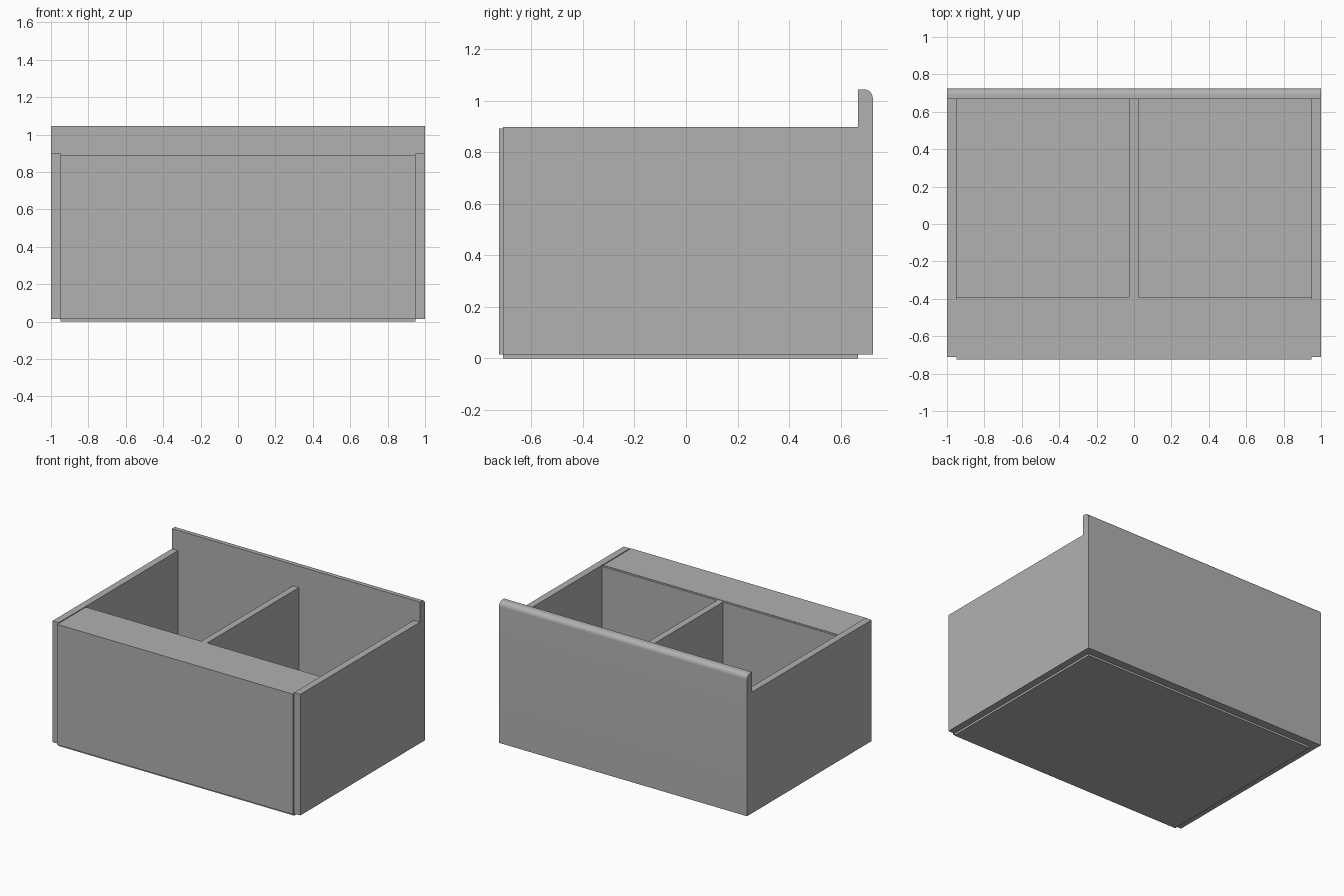
import bpy, bmesh, math

if "Cube" in bpy.data.objects:
    bpy.data.objects.remove(bpy.data.objects["Cube"])

X_IN, X_OUT = 0.95, 1.0        # inner and outer faces of the side walls
FRONT, BACK = -0.725, 0.725
BACK_IN = 0.667                # inner face of the tall back panel
T = 0.015                      # sheet thickness
SIDE_TOP, DECK_TOP = 0.898, 0.892

grey = bpy.data.materials.new("dark_grey")
grey.diffuse_color = (0.44, 0.44, 0.44, 1)
grey.use_nodes = True
grey.node_tree.nodes["Principled BSDF"].inputs["Base Color"].default_value = grey.diffuse_color


def extrude_profile(name, points, x0, x1):
    """Closed (y, z) profile extruded along x."""
    bm = bmesh.new()
    face = bm.faces.new([bm.verts.new((x0, y, z)) for y, z in points])
    ext = bmesh.ops.extrude_face_region(bm, geom=[face])
    moved = [v for v in ext["geom"] if isinstance(v, bmesh.types.BMVert)]
    bmesh.ops.translate(bm, verts=moved, vec=(x1 - x0, 0, 0))
    # Extruding can drop the starting cap, so close it again
    bmesh.ops.holes_fill(bm, edges=[e for e in bm.edges if e.is_boundary], sides=0)
    bmesh.ops.recalc_face_normals(bm, faces=bm.faces)
    mesh = bpy.data.meshes.new(name)
    bm.to_mesh(mesh)
    bm.free()
    mesh.materials.append(grey)
    obj = bpy.data.objects.new(name, mesh)
    bpy.context.collection.objects.link(obj)
    return obj


def panel(name, x0, x1, y0, y1, z0, z1):
    return extrude_profile(name, [(y0, z0), (y1, z0), (y1, z1), (y0, z1)], x0, x1)


# Floor, sitting slightly lower than the walls
panel("floor", -X_IN, X_IN, FRONT + T, BACK_IN, 0, T)

# Boxed-in front compartment: front face, deck and inner wall
panel("front_panel", -X_IN, X_IN, FRONT, FRONT + T, T, DECK_TOP)
panel("front_deck", -X_IN, X_IN, FRONT + T, -0.404, DECK_TOP - T, DECK_TOP)
panel("inner_wall", -X_IN, X_IN, -0.404, -0.389, T, DECK_TOP - 0.003)

# Side walls
for side, s in (("left", -1), ("right", 1)):
    xs = sorted((s * X_IN, s * X_OUT))
    panel(side + "_side_wall", *xs, FRONT + T, BACK_IN, T, SIDE_TOP)

# Central divider
panel("divider", -0.024, 0.024, -0.389, BACK_IN, T, DECK_TOP - 0.003)

# Tall back panel with a rounded outer top edge
R, Z = 0.035, 1.045
arc = [(BACK - R + R * math.cos(a), Z - R + R * math.sin(a))
       for a in (math.pi / 2 * i / 10 for i in range(11))]
back = extrude_profile("back_panel", [(BACK_IN, T), (BACK, T)] + arc + [(BACK_IN, Z)],
                       -X_OUT, X_OUT)
bpy.context.view_layer.objects.active = back
back.select_set(True)
bpy.ops.object.shade_smooth_by_angle(angle=math.radians(30))
